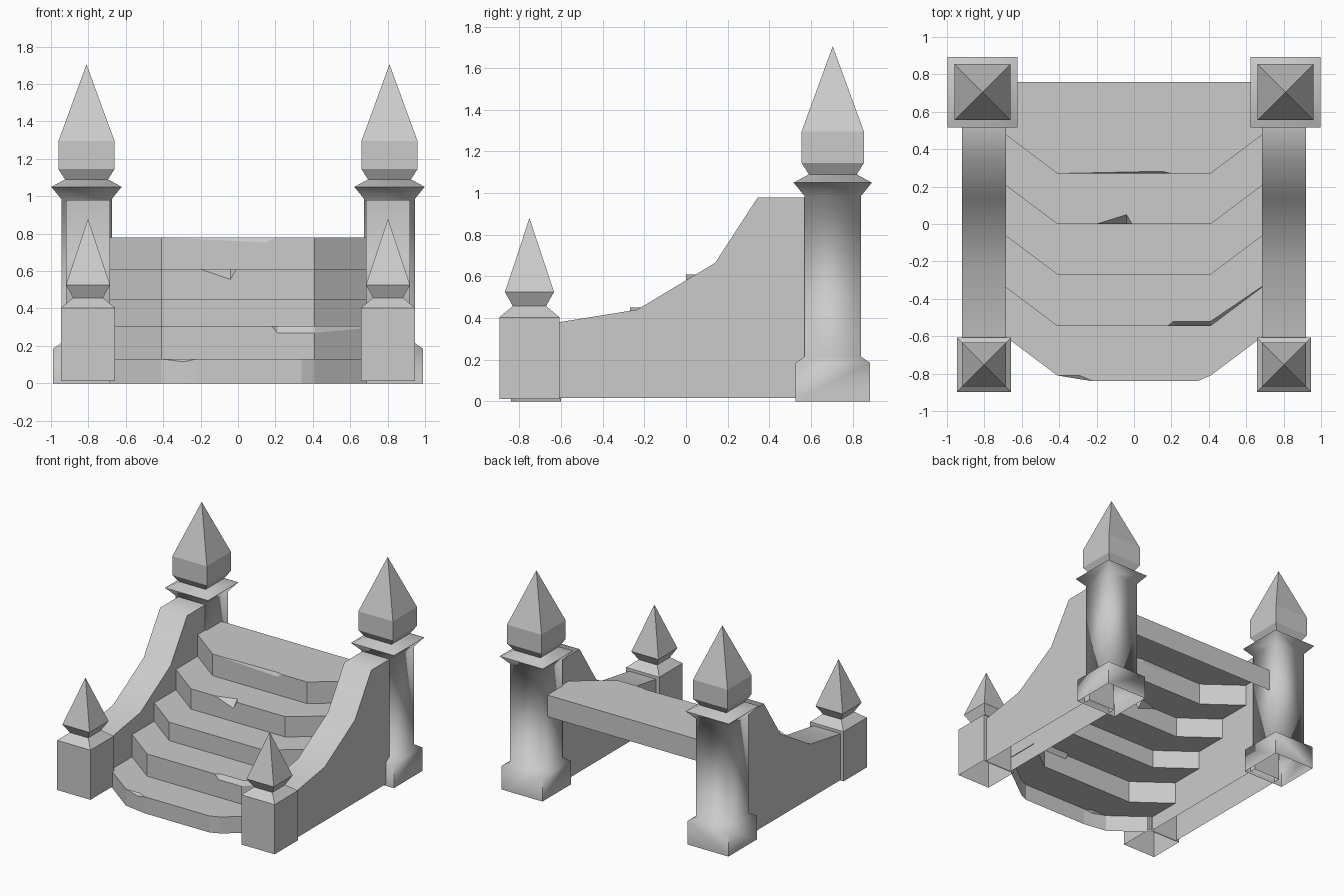
import bpy, bmesh, math

cube = bpy.data.objects.get("Cube")
if cube:
    bpy.data.objects.remove(cube, do_unlink=True)

stone = bpy.data.materials.new("grey stone")
stone.use_nodes = True
GREY = (0.6, 0.6, 0.6, 1)
stone.diffuse_color = GREY
stone.node_tree.nodes["Principled BSDF"].inputs["Base Color"].default_value = GREY


def finish(name, bm, smooth=0, mirror=True, weld=True):
    """Turn a bmesh into a named object, optionally smoothed and mirrored."""
    if weld:
        bmesh.ops.remove_doubles(bm, verts=bm.verts, dist=0.0005)
    mesh = bpy.data.meshes.new(name)
    bm.to_mesh(mesh)
    bm.free()
    mesh.materials.append(stone)
    ob = bpy.data.objects.new(name, mesh)
    bpy.context.collection.objects.link(ob)
    if smooth:
        bpy.ops.object.select_all(action='DESELECT')
        ob.select_set(True)
        bpy.context.view_layer.objects.active = ob
        bpy.ops.object.shade_smooth_by_angle(angle=math.radians(smooth))
    if mirror:
        ob.modifiers.new("Mirror", 'MIRROR')
    return ob


def square_loft(name, cx, cy, profile, smooth=0):
    """Stack square rings of (half width, height); zero width makes a point."""
    bm = bmesh.new()
    rings = [[bm.verts.new((cx + sx * h, cy + sy * h, z))
              for sx, sy in ((-1, -1), (1, -1), (1, 1), (-1, 1))]
             for h, z in profile]
    for low, high in zip(rings, rings[1:]):
        for i in range(4):
            j = (i + 1) % 4
            bm.faces.new((low[i], low[j], high[j], high[i]))
    return finish(name, bm, smooth)


# Tall rear posts with collar and pointed finial
square_loft("rear_post", 0.81, 0.705,
            [(0.178, 0), (0.178, 0.185), (0.135, 0.215), (0.135, 0.985),
             (0.188, 1.05), (0.115, 1.09)], smooth=70)
square_loft("rear_finial", 0.81, 0.705,
            [(0.115, 1.09), (0.15, 1.145), (0.15, 1.295), (0, 1.705)])

# Short front posts
square_loft("front_post", 0.802, -0.752,
            [(0.145, 0.012), (0.145, 0.403), (0.08, 0.457)])
square_loft("front_finial", 0.802, -0.752,
            [(0.08, 0.457), (0.118, 0.525), (0, 0.88)])

# Sweeping side walls, open underneath
bm = bmesh.new()
outline = [(-0.62, 0.015), (-0.62, 0.378), (-0.235, 0.44),
           (0.14, 0.665), (0.345, 0.98), (0.58, 0.98), (0.58, 0.015)]
inner, outer = [[bm.verts.new((x, y, z)) for y, z in outline]
                for x in (0.685, 0.92)]
bm.faces.new(inner)
bm.faces.new(outer[::-1])
for i in range(len(outline) - 1):
    bm.faces.new((inner[i], outer[i], outer[i + 1], inner[i + 1]))
bmesh.ops.recalc_face_normals(bm, faces=bm.faces)
finish("side_wall", bm, smooth=62)

# Steps: each front edge is points of (x, forward shift, lip drop, lip inset)
W, B = 0.69, 0.41
PLAIN = [(-W, 0, 0, 0), (-B, 0, 0, 0), (B, 0, 0, 0), (W, 0, 0, 0)]


def chipped(*points):
    """Plain edge with chip points added, replacing any at the same x."""
    edge = {p[0]: p for p in PLAIN}
    edge.update({p[0]: p for p in points})
    return [edge[x] for x in sorted(edge)]


steps = [
    (-0.81, 0.13, chipped((-0.29, 0.02, 0.015, 0.02), (-0.22, 0.03, 0, 0),
                          (0.34, 0.03, 0, 0))),
    (-0.545, 0.305, chipped((0.18, 0, 0, 0), (0.21, 0, 0.035, 0.025),
                            (B, 0, 0.035, 0.025), (W, 0, 0.01, 0.005))),
    (-0.27, 0.45, PLAIN),
    (0, 0.61, chipped((-0.2, 0, 0, 0), (-0.04, 0, 0.055, 0.05),
                      (-0.01, 0, 0, 0))),
    (0.27, 0.78, chipped((0.15, 0, 0.027, 0.012), (0.2, 0, 0, 0))),
]


def edge_y(y, x):
    return y + max(0, abs(x) - B) * 0.75


bm = bmesh.new()
floor = 0
treads, bases = [], []
for y, top, edge in steps:
    base, lip, tread = [], [], []
    for x, shift, drop, inset in edge:
        front = edge_y(y, x) - shift
        base.append(bm.verts.new((x, front, floor)))
        lip.append(bm.verts.new((x, front, top - drop)))
        tread.append(bm.verts.new((x, front + inset, top))
                     if inset else lip[-1])
    for i in range(len(edge) - 1):
        bm.faces.new((base[i], base[i + 1], lip[i + 1], lip[i]))
        # Broken surface between the riser and the tread
        ring = list(dict.fromkeys((lip[i], lip[i + 1],
                                   tread[i + 1], tread[i])))
        if len(ring) > 2:
            bm.faces.new(ring)
    treads.append(tread)
    bases.append(base)
    floor = top

# Top landing edge, with its back panel
rear_top = [bm.verts.new((x, 0.76, floor)) for x in (-W, W)]
rear_low = [bm.verts.new((x, 0.76, 0.61)) for x in (-W, W)]
bm.faces.new((rear_top[0], rear_top[1], rear_low[1], rear_low[0]))
for tread, back in zip(treads, bases[1:] + [rear_top]):
    bm.faces.new(tread + back[::-1])
finish("steps", bm, mirror=False, weld=False)
